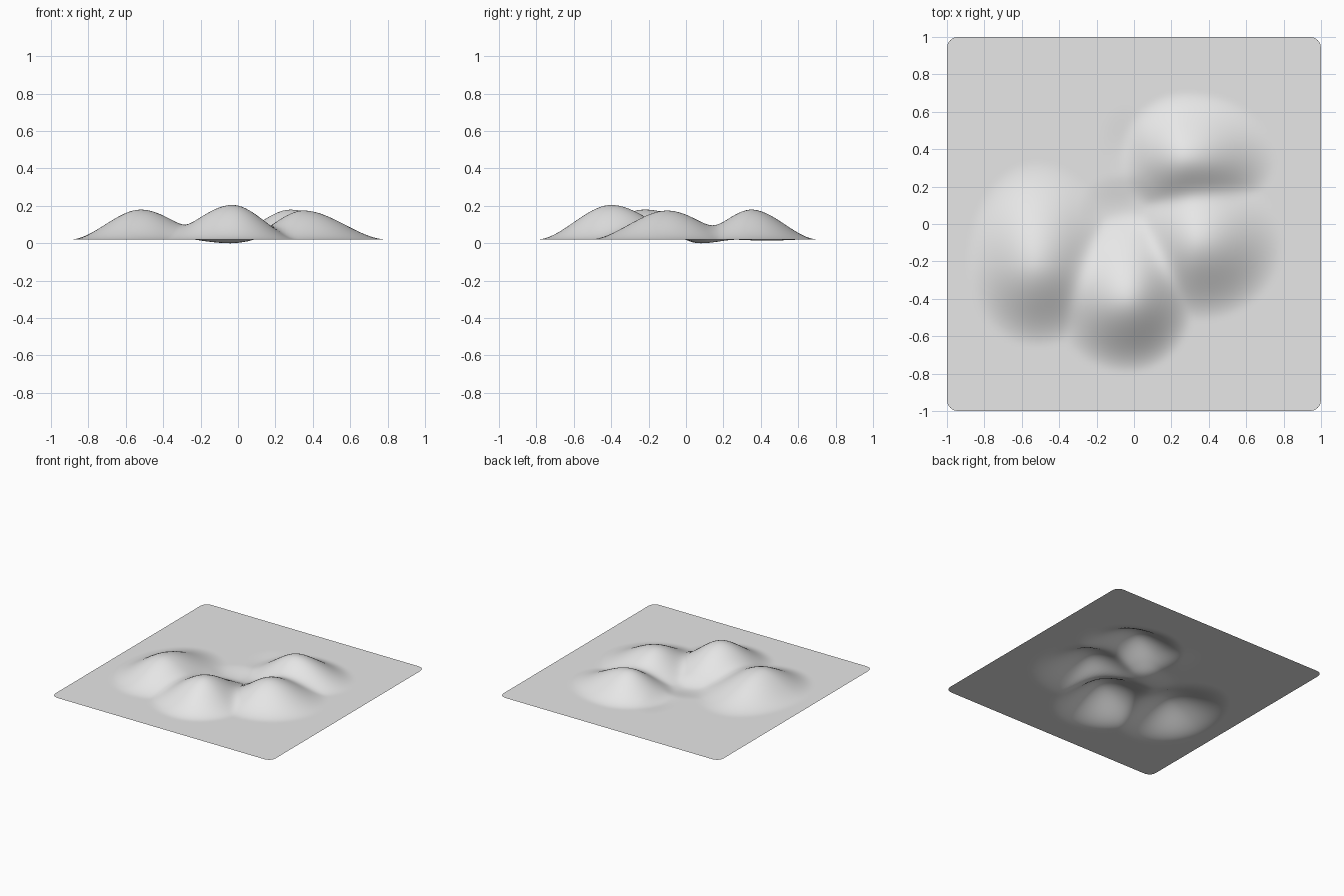
import bpy
import bmesh
import math

cube = bpy.data.objects.get("Cube")
if cube:
    bpy.data.objects.remove(cube, do_unlink=True)

BASE = 0.02      # level of the flat ground
CORNER = 0.06    # rounding of the sheet corners

# x, y, height, then reach to west, east, south, north
HILLS = [
    (-0.03, -0.40, 0.185, 0.42, 0.36, 0.40, 0.46),
    (0.35, -0.10, 0.155, 0.34, 0.45, 0.42, 0.42),
    (0.28, 0.35, 0.160, 0.36, 0.48, 0.33, 0.36),
    (-0.52, -0.22, 0.160, 0.38, 0.42, 0.44, 0.56),
]
PITS = [
    (-0.04, 0.08, 0.020, 0.26, 0.18, 0.16, 0.20),
    (-0.04, 0.42, 0.007, 0.15, 0.12, 0.20, 0.22),
]


def bump(x, y, spec):
    """Smooth mound with its own reach on each side."""
    cx, cy, height, west, east, south, north = spec
    dx, dy = x - cx, y - cy
    r = math.hypot(dx / (east if dx > 0 else west),
                   dy / (north if dy > 0 else south))
    t = max(0.0, 1.0 - r)
    return height * t * t * (3 - 2 * t)


def ground_height(x, y):
    """Blend the hills softly where they meet, then sink the hollows."""
    hills = math.sqrt(sum(bump(x, y, h) ** 2 for h in HILLS))
    return BASE + hills - sum(bump(x, y, p) for p in PITS)


def round_corner(x, y):
    """Turn each square corner into a quarter disc."""
    inner = 1 - CORNER
    u, v = abs(x) - inner, abs(y) - inner
    if u <= 0 or v <= 0:
        return x, y
    k = max(u, v) / math.hypot(u, v)
    return (math.copysign(inner + u * k, x), math.copysign(inner + v * k, y))


# Terrain sheet
bm = bmesh.new()
bmesh.ops.create_grid(bm, x_segments=100, y_segments=100, size=1)
for v in bm.verts:
    x, y = round_corner(v.co.x, v.co.y)
    v.co = (x, y, ground_height(x, y))
for f in bm.faces:
    f.smooth = True
mesh = bpy.data.meshes.new("terrain")
bm.to_mesh(mesh)
bm.free()
terrain = bpy.data.objects.new("terrain", mesh)
bpy.context.collection.objects.link(terrain)

# Grey ground colour
grey = bpy.data.materials.new("light_grey")
grey.use_nodes = True
colour = (0.8, 0.8, 0.8, 1)
grey.diffuse_color = colour
grey.node_tree.nodes["Principled BSDF"].inputs["Base Color"].default_value = colour
mesh.materials.append(grey)
